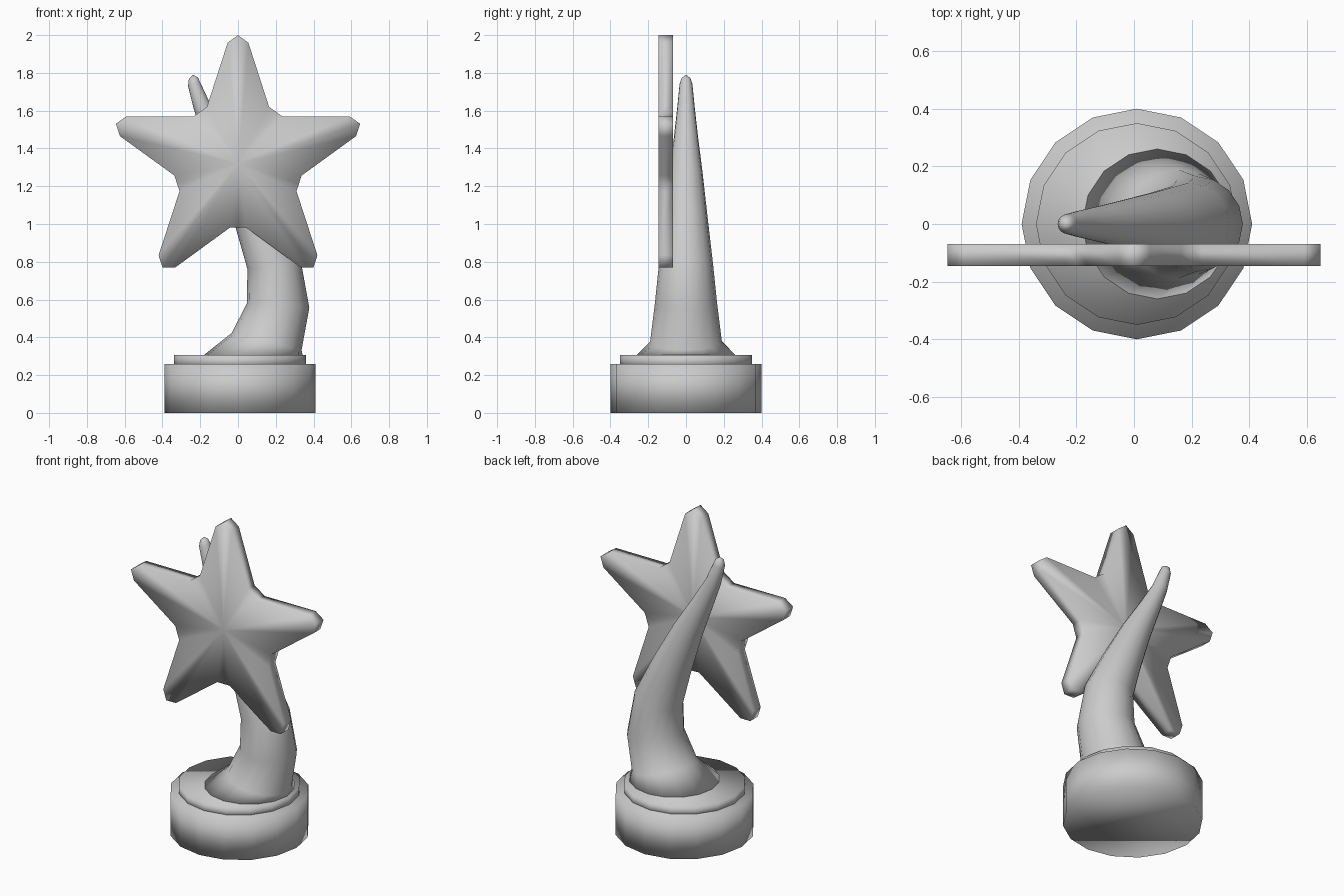
import bpy, bmesh
from math import sin, cos, pi, radians

if "Cube" in bpy.data.objects:
    bpy.data.objects.remove(bpy.data.objects["Cube"])

SIDES = 16


def finish(name, bm):
    """Turn a bmesh into a smooth shaded object."""
    bmesh.ops.recalc_face_normals(bm, faces=bm.faces)
    mesh = bpy.data.meshes.new(name)
    bm.to_mesh(mesh)
    bm.free()
    for p in mesh.polygons:
        p.use_smooth = True
    obj = bpy.data.objects.new(name, mesh)
    bpy.context.collection.objects.link(obj)
    return obj


def loft(name, rings, tip=None):
    """Rings are (x, z, radius, tilt in degrees); tip is an optional (x, z)."""
    bm = bmesh.new()
    loops = []
    for x, z, r, tilt in rings:
        t = radians(tilt)
        loops.append([bm.verts.new((x + r * cos(a) * cos(t), r * sin(a), z + r * cos(a) * sin(t)))
                      for a in (2 * pi * i / SIDES for i in range(SIDES))])
    for lo, hi in zip(loops, loops[1:]):
        for i in range(SIDES):
            j = (i + 1) % SIDES
            bm.faces.new((lo[i], lo[j], hi[j], hi[i]))
    bm.faces.new(loops[0][::-1])
    if tip:
        end = bm.verts.new((tip[0], 0, tip[1]))
        for i in range(SIDES):
            bm.faces.new((loops[-1][i], loops[-1][(i + 1) % SIDES], end))
    else:
        bm.faces.new(loops[-1])
    return finish(name, bm)


# Round pedestal with a smaller step on top
loft("pedestal", [(0.01, 0, 0.4, 0), (0.01, 0.26, 0.4, 0)])
loft("pedestal_step", [(0.01, 0.24, 0.35, 0), (0.01, 0.307, 0.35, 0)])

# Curved tapering stem
loft("stem", [
    (0.08, 0.305, 0.262, 0),
    (0.152, 0.378, 0.19, -14),
    (0.212, 0.568, 0.166, -4),
    (0.190, 0.79, 0.143, 12),
    (0.092, 1.03, 0.115, 23),
    (-0.015, 1.27, 0.088, 25),
    (-0.112, 1.46, 0.064, 24),
    (-0.190, 1.62, 0.046, 20),
    (-0.232, 1.74, 0.034, 15),
    (-0.236, 1.772, 0.024, 8),
], tip=(-0.237, 1.79))

# Five pointed star plate, with blunted tips and valleys
CENTRE_Z, FRONT_Y, BACK_Y = 1.32, -0.145, -0.07
outline = []
for k in range(5):
    for deg, r in ((-4.9, 0.642), (0, 0.68), (4.9, 0.642), (28.8, 0.342), (36, 0.34), (43.2, 0.342)):
        a = radians(72 * k + deg)
        outline.append((r * sin(a), CENTRE_Z + r * cos(a)))
bm = bmesh.new()
front = [bm.verts.new((x, FRONT_Y, z)) for x, z in outline]
back = [bm.verts.new((x, BACK_Y, z)) for x, z in outline]
front_mid = bm.verts.new((0, FRONT_Y, CENTRE_Z))
back_mid = bm.verts.new((0, BACK_Y, CENTRE_Z))
for i in range(len(outline)):
    j = (i + 1) % len(outline)
    bm.faces.new((front[i], front[j], front_mid))
    bm.faces.new((back[j], back[i], back_mid))
    bm.faces.new((front[j], front[i], back[i], back[j]))
finish("star", bm)
